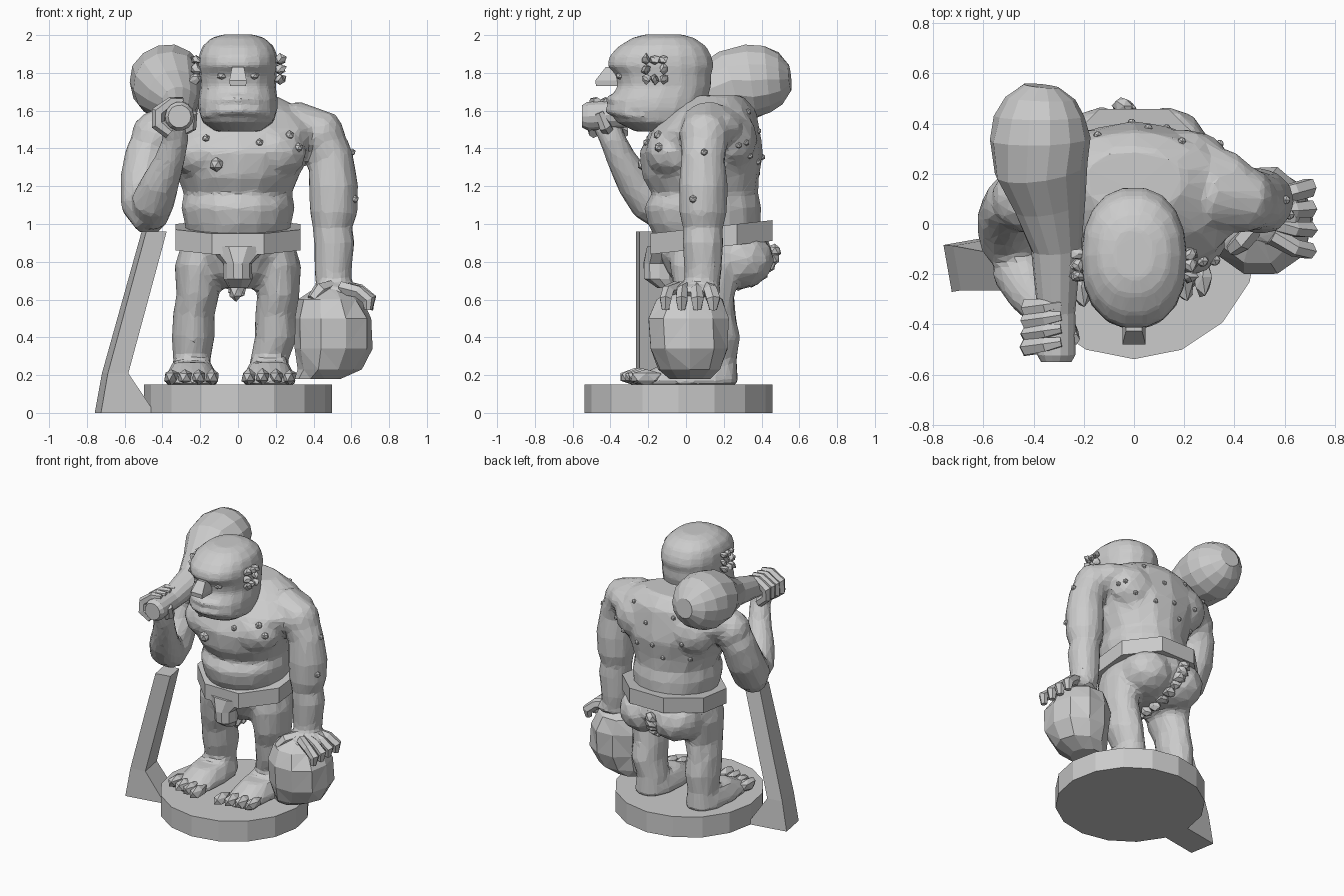
import bpy, bmesh, math, random
from mathutils import Vector, Matrix
from mathutils.bvhtree import BVHTree

cube = bpy.data.objects.get("Cube")
if cube:
    bpy.data.objects.remove(cube)
random.seed(4)

stone = bpy.data.materials.new("plain grey")
stone.use_nodes = True
grey = (0.6, 0.6, 0.6, 1)
stone.diffuse_color = grey
stone.node_tree.nodes["Principled BSDF"].inputs["Base Color"].default_value = grey


def loft(bm, rings, sides=12, follow=False, phase=0.0, tilt=0.0, power=1.0, rough=0.0):
    """Skin rings (x, y, z, radius, second radius); follow turns them along the path."""
    centres = [Vector(r[:3]) for r in rings]
    loops = []
    for i, ring in enumerate(rings):
        a, b = ring[3], ring[-1]
        ahead = centres[min(i + 1, len(rings) - 1)] - centres[max(i - 1, 0)]
        turn = Vector((0, 0, 1)).rotation_difference(ahead)
        loop = []
        for k in range(sides):
            t = math.tau * (k + phase) / sides
            c, s = math.cos(t), math.sin(t)
            p = Vector((a * math.copysign(abs(c) ** power, c),
                        b * math.copysign(abs(s) ** power, s), 0))
            p *= 1 + random.uniform(-rough, rough)
            p.z = tilt * p.y
            if follow:
                p.rotate(turn)
            loop.append(bm.verts.new(centres[i] + p))
        loops.append(loop)
    for low, high in zip(loops, loops[1:]):
        for k in range(sides):
            n = (k + 1) % sides
            bm.faces.new((low[k], low[n], high[n], high[k]))
    bm.faces.new(loops[0][::-1])
    bm.faces.new(loops[-1])


def ball(bm, centre, size, detail=2, rough=0.0):
    """Add an ellipsoid, optionally with an uneven surface."""
    made = bmesh.ops.create_icosphere(
        bm, subdivisions=detail, radius=1,
        matrix=Matrix.LocRotScale(Vector(centre), None, Vector(size)))
    for v in made["verts"]:
        v.co += (v.co - Vector(centre)) * random.uniform(-rough, rough)


def finish(bm, name, voxel=0.0, ratio=1.0):
    """Turn the bmesh into an object; voxel fuses its pieces into one faceted skin."""
    bmesh.ops.recalc_face_normals(bm, faces=bm.faces)
    mesh = bpy.data.meshes.new(name)
    bm.to_mesh(mesh)
    bm.free()
    mesh.materials.append(stone)
    ob = bpy.data.objects.new(name, mesh)
    bpy.context.collection.objects.link(ob)
    if voxel:
        fuse = ob.modifiers.new("fuse", "REMESH")
        fuse.mode, fuse.voxel_size = "VOXEL", voxel
        soft = ob.modifiers.new("soften", "SMOOTH")
        soft.iterations = 3
        facet = ob.modifiers.new("facet", "DECIMATE")
        facet.ratio = ratio
    return ob


# Round base and slightly turned, angled support strut
bm = bmesh.new()
loft(bm, [(0, -.04, 0, .498), (0, -.04, .15, .498)], sides=16)
finish(bm, "base")
bm = bmesh.new()
r2 = math.sqrt(2)
loft(bm, [(-.597, -.175, 0, .145 * r2, .095 * r2), (-.65, -.18, .21, .055 * r2, .09 * r2),
          (-.45, -.235, .96, .055 * r2, .07 * r2)], sides=4, phase=.5)
pivot = Vector((-.73, -.175, 0))
bmesh.ops.rotate(bm, verts=bm.verts, cent=pivot, matrix=Matrix.Rotation(math.radians(10), 3, "Z"))
finish(bm, "support_strut")

# Body: hips, belly, chest and neck
bm = bmesh.new()
loft(bm, [(0, .12, .66, .12, .14), (0, .15, .73, .27, .25), (0, .15, .84, .315, .31),
          (0, .14, .96, .28, .28)], sides=16)
loft(bm, [(0, .12, .92, .26, .28), (0, .1, 1.0, .285, .3), (0, .09, 1.09, .3, .31),
          (0, .1, 1.16, .285, .28), (0, .08, 1.25, .32, .31), (0, .08, 1.38, .38, .33),
          (0, .1, 1.5, .45, .29), (0, .14, 1.6, .36, .23), (0, .17, 1.68, .2, .13)],
     sides=16, rough=.015)
loft(bm, [(0, .12, 1.48, .18, .16), (0, -.08, 1.72, .15, .15)])
for s in (-1, 1):
    ball(bm, (s * .17, -.06, 1.38), (.2, .16, .15))        # chest muscle
    ball(bm, (s * .2, .24, 1.45), (.19, .14, .17))         # shoulder blade
    ball(bm, (s * .26, .15, 1.51), (.25, .17, .12))        # neck to shoulder slope
    ball(bm, (s * .13, .28, .81), (.18, .19, .16))         # buttock
    ball(bm, (s * .43, .1, 1.47), (.14, .14, .13))         # shoulder

# Legs and feet
FEET = ((-1, -.245, -.235), (1, .165, .2))
for s, foot, knee in FEET:
    loft(bm, [(foot, .15, .15, .11, .13), (foot, .15, .28, .1, .12), (knee, .14, .4, .115, .145),
              (knee, .12, .52, .11, .145), (s * .215, .1, .62, .115, .16),
              (s * .2, .11, .78, .135, .2), (s * .17, .12, .9, .13, .2)], rough=.03)
    loft(bm, [(foot, -.01, .145, .14, .28), (foot, 0, .19, .14, .27),
              (foot, .08, .27, .1, .18)], power=.8)

# Arms: one hanging, one bent up to the shoulder
loft(bm, [(.51, .08, .62, .09), (.505, .09, .75, .1), (.51, .09, .9, .11), (.5, .09, .98, .105),
          (.505, .09, 1.06, .128), (.505, .09, 1.2, .133), (.49, .09, 1.35, .12),
          (.44, .1, 1.48, .13), (.28, .12, 1.52, .14)], follow=True, rough=.03)
loft(bm, [(-.46, -.14, .99, .08), (-.49, -.06, 1.1, .13), (-.495, .03, 1.24, .13),
          (-.48, .08, 1.37, .12), (-.42, .1, 1.48, .13), (-.28, .12, 1.52, .14)],
     follow=True, rough=.03)
loft(bm, [(-.46, -.09, 1.03, .09), (-.45, -.19, 1.12, .115), (-.41, -.27, 1.22, .1),
          (-.36, -.34, 1.34, .08), (-.33, -.39, 1.45, .07), (-.34, -.42, 1.53, .075)],
     follow=True)
ball(bm, (.53, .05, .645), (.14, .14, .05))                # palm on the boulder
body = finish(bm, "body", voxel=.02, ratio=.12)

# Toes
bm = bmesh.new()
for s, foot, knee in FEET:
    for i in range(4):
        x = foot + s * (i - 1.5) * .072
        ball(bm, (x, -.27 + .02 * i, .19), (.04, .09, .045), detail=1, rough=.12)
finish(bm, "toes")

# Boulder and the hand draped over it
bm = bmesh.new()
loft(bm, [(.42, .02, .18, .12, .11), (.48, .02, .23, .17, .17), (.505, .02, .34, .21, .215),
          (.505, .015, .5, .21, .22), (.49, .02, .6, .17, .18), (.49, .03, .67, .07, .08)],
     sides=10, rough=.05)
bmesh.ops.triangulate(bm, faces=bm.faces)
finish(bm, "boulder")
bm = bmesh.new()
for i in range(4):
    y = -.11 + .085 * i
    loft(bm, [(.69, y, .545, .022), (.695, y, .6, .036), (.64, y * .9, .645, .036),
              (.55, y * .6 + .02, .665, .036)], sides=6, follow=True, rough=.15)
loft(bm, [(.39, -.1, .6, .03), (.43, -.07, .645, .04), (.51, .02, .67, .04)],
     sides=6, follow=True, rough=.15)
finish(bm, "left_fingers")

# Club over the shoulder and the fist around its handle
bm = bmesh.new()
loft(bm, [(-.31, -.55, 1.57, .06), (-.31, -.52, 1.57, .077), (-.31, -.35, 1.58, .075),
          (-.31, -.1, 1.63, .1), (-.335, .08, 1.68, .145), (-.37, .22, 1.735, .185),
          (-.375, .34, 1.755, .2), (-.375, .43, 1.765, .18), (-.375, .5, 1.77, .14),
          (-.37, .55, 1.775, .07)], sides=14, follow=True, rough=.02)
finish(bm, "club")
bm = bmesh.new()
for i in range(4):
    y = -.49 + .052 * i
    loft(bm, [(-.36, y, 1.48, .03), (-.42, y, 1.53, .037), (-.42, y, 1.59, .036),
              (-.35, y + .01, 1.645, .03), (-.29, y + .02, 1.65, .02)],
         sides=6, follow=True, rough=.15)
loft(bm, [(-.33, -.4, 1.48, .035), (-.25, -.43, 1.52, .035), (-.24, -.46, 1.59, .025)],
     sides=6, follow=True)
finish(bm, "right_fingers")

# Head with heavy brow, jaw and lips fused together
bm = bmesh.new()
loft(bm, [(0, -.14, 1.49, .12, .13), (0, -.15, 1.54, .19, .22), (0, -.155, 1.61, .21, .26),
          (0, -.145, 1.66, .21, .26), (0, -.115, 1.73, .2, .25), (0, -.12, 1.79, .205, .255),
          (0, -.135, 1.84, .212, .285), (0, -.135, 1.89, .208, .272), (0, -.125, 1.94, .19, .235),
          (0, -.12, 1.985, .14, .165), (0, -.12, 2.003, .08, .1)], sides=18, power=.9)
for z, r in ((1.66, .024), (1.605, .028)):                 # upper and lower lip
    for s in (-1, 1):
        loft(bm, [(0, -.405, z, r), (s * .09, -.372, z - .005, r), (s * .15, -.31, z - .02, r),
                  (s * .19, -.22, z - .035, r * .5)], sides=6, follow=True)
finish(bm, "head", voxel=.014, ratio=.15)
bm = bmesh.new()
loft(bm, [(0, -.42, 1.73, .06, .08), (0, -.42, 1.76, .065, .085), (0, -.39, 1.83, .045, .05)],
     sides=4, phase=.5)
for s in (-1, 1):
    ball(bm, (s * .085, -.345, 1.785), (.03, .03, .022), detail=1)   # eye
finish(bm, "nose_and_eyes")

# Ragged square ears
bm = bmesh.new()
for s in (-1, 1):
    for i in (-1, 0, 1):
        for j in (-1, 0, 1):
            if i or j:
                ball(bm, (s * .222, -.165 + .045 * i, 1.82 + .05 * j), (.032, .024, .026),
                     detail=1, rough=.35)
finish(bm, "ears")

# Belt, pouch in front and ragged cloth strip running under from the back
bm = bmesh.new()
loft(bm, [(0, .135, .875, .358, .35), (0, .135, .985, .358, .35)], sides=8, phase=.5, tilt=.11)
finish(bm, "belt")
bm = bmesh.new()
loft(bm, [(0, -.1, .66, .05), (0, -.14, .71, .075, .085), (0, -.14, .79, .075, .09),
          (0, -.11, .88, .16, .1)], sides=10, rough=.05)
ball(bm, (-.01, 0, .64), (.045, .05, .06), detail=1, rough=.3)
finish(bm, "front_cloth")
bm = bmesh.new()
for i in range(9):
    t = math.radians(90) * i / 8
    ball(bm, (-.04 + .005 * i, .04 + .43 * math.cos(t), .86 - .22 * math.sin(t)),
         (.045, .04, .04), detail=1, rough=.25)
finish(bm, "back_cloth")

# Warts sit on the nearest point of the skin
bpy.context.view_layer.update()
skin = BVHTree.FromObject(body, bpy.context.evaluated_depsgraph_get())
bm = bmesh.new()
SPOTS = [(-.12, -.26, 1.31, .04), (-.17, -.2, 1.46, .022), (.12, -.25, 1.45, .022),
         (.3, -.2, 1.52, .026), (.38, -.2, 1.42, .026), (.7, 0, 1.13, .022), (.7, .1, 1.4, .02)]
for i in range(12):
    x = -.36 + .07 * i
    SPOTS.append((x, .42 - abs(x) * .3, random.uniform(1.25, 1.62), .018))
for x, y, z, r in SPOTS:
    ball(bm, skin.find_nearest(Vector((x, y, z)))[0], (r, r, r), detail=1)
finish(bm, "warts")
